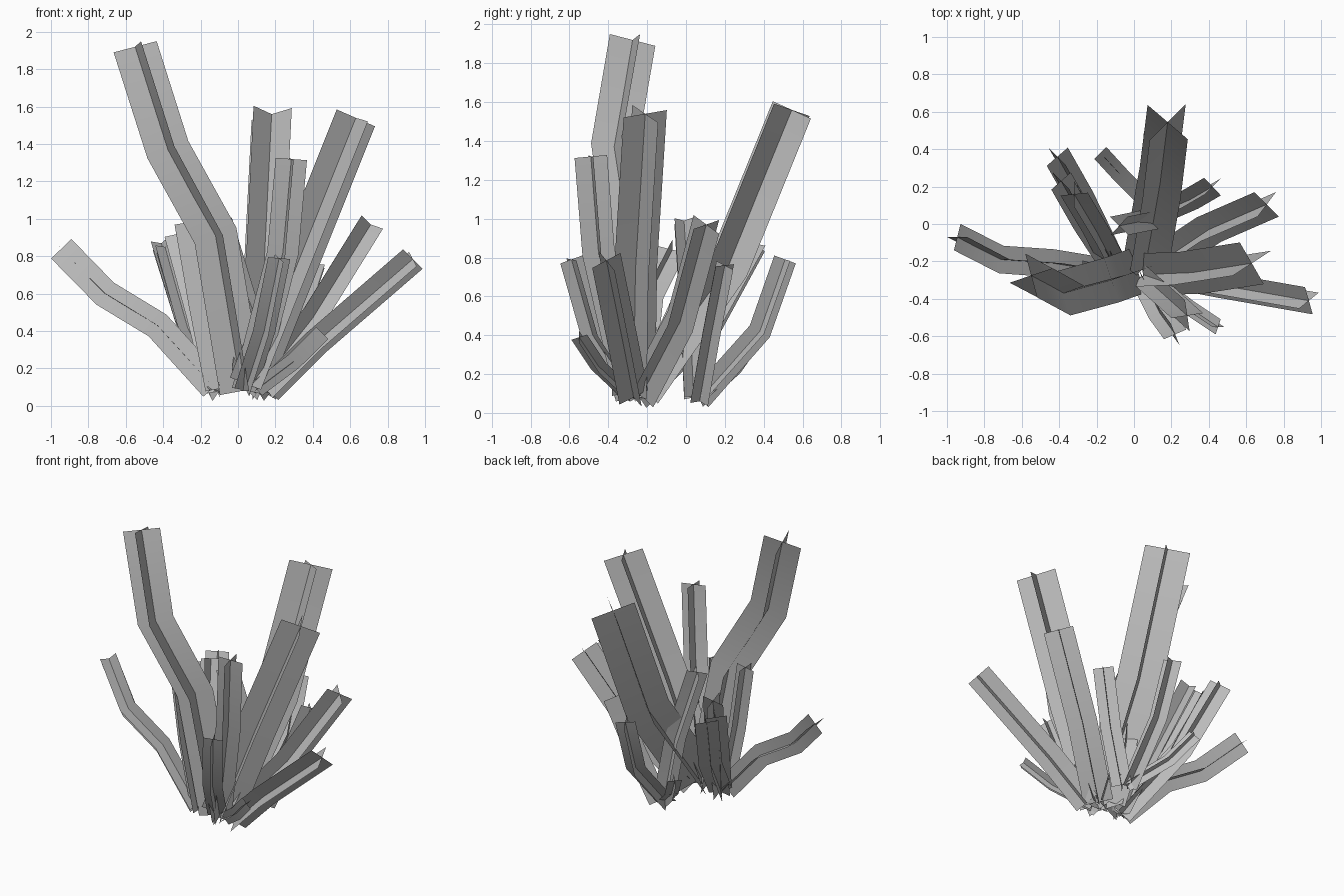
import bpy
from mathutils import Vector

cube = bpy.data.objects.get("Cube")
if cube:
    bpy.data.objects.remove(cube, do_unlink=True)

grey = bpy.data.materials.new("plain_grey")
grey.use_nodes = True
colour = (0.5, 0.5, 0.5, 1)
grey.diffuse_color = colour
bsdf = next(n for n in grey.node_tree.nodes if n.type == 'BSDF_PRINCIPLED')
bsdf.inputs["Base Color"].default_value = colour
bsdf.inputs["Roughness"].default_value = 0.8


def stem(name, width, hint, *path):
    """Two crossed ribbons that follow one bent path; hint is the side direction."""
    pts = [Vector(p) for p in path]
    last = len(pts) - 1
    sides = []
    for i in range(last + 1):
        along = (pts[min(i + 1, last)] - pts[max(i - 1, 0)]).normalized()
        if 0 < i < last:
            along = ((pts[i + 1] - pts[i]).normalized()
                     + (pts[i] - pts[i - 1]).normalized()).normalized()
        u = Vector(hint)
        u = (u - along * u.dot(along)).normalized()
        sides.append((u, along.cross(u)))
    verts, faces = [], []
    for ribbon in (0, 1):
        start = len(verts)
        for p, side in zip(pts, sides):
            half = side[ribbon] * width / 2
            verts += [p - half, p + half]
        for i in range(last):
            a = start + 2 * i
            faces.append((a, a + 1, a + 3, a + 2))
    mesh = bpy.data.meshes.new(name)
    mesh.from_pydata(verts, [], faces)
    mesh.materials.append(grey)
    for f in mesh.polygons:
        f.use_smooth = True
    obj = bpy.data.objects.new(name, mesh)
    bpy.context.scene.collection.objects.link(obj)


X, Y = (1, 0, 0), (0, 1, 0)

# Tall stems
stem("tallest_stem", .25, (.24, .08, .06), (.02, -.25, .08), (-.12, -.3, .91),
     (-.375, -.37, 1.37), (-.55, -.275, 1.92))
stem("tall_left_stem", .26, (.17, .11, -.07), (.06, -.27, .11),
     (.31, -.26, .74), (.63, -.21, 1.54))
stem("tall_back_stem", .29, (.205, -.18, .05), (.06, -.23, .12),
     (.14, .22, .76), (.18, .545, 1.56))
stem("tall_front_stem", .17, (1, .15, 0), (.05, -.28, .08), (.24, -.45, .82), (.285, -.49, 1.32))

# Spreading side stems
stem("middle_left_stem", .19, (.13, -.13, -.045), (.1, -.23, .09),
     (.4, -.03, .47), (.71, .105, .97))
stem("low_left_stem", .17, (-.05, .135, .06), (.16, -.27, .08), (.42, -.32, .34), (.935, -.41, .785))
stem("low_right_stem", .15, Y, (-.13, -.26, .1), (-.43, -.21, .43),
     (-.71, -.19, .6), (-.945, -.07, .84))

# Right and back stems
stem("upright_right_stem", .13, Y, (-.11, -.27, .09), (-.2, -.28, .55), (-.275, -.26, .98))
stem("upright_middle_stem", .14, (1, 1, 0), (.14, .04, .08), (.07, .02, .5), (-.08, -.01, .99))
stem("back_right_stem", .15, (1, 1, 0), (-.1, -.24, .08), (-.28, .13, .45), (-.41, .36, .87))
stem("inner_right_stem", .14, (1, 1, 0), (-.1, -.24, .08), (-.27, .02, .42), (-.39, .23, .85))
stem("leaning_right_stem", .15, X, (-.1, -.23, .08), (-.2, -.04, .48), (-.32, .16, .92))
stem("small_back_right_stem", .09, (1, 1, 0), (.12, .07, .07), (-.07, .26, .24), (-.18, .38, .41))
stem("small_back_left_stem", .13, (1, -1, 0), (.16, .07, .06), (.3, .13, .4), (.42, .2, .76))
stem("small_back_stem", .13, (1, .5, 0), (.1, .07, .07), (.12, .38, .42), (.11, .51, .79))

# Small front stems
stem("small_front_stem", .13, (1, .4, 0), (.04, -.28, .09), (.14, -.48, .4), (.22, -.59, .79))
stem("short_front_stem", .09, (1, 0, -1), (.1, -.29, .09), (.3, -.45, .24), (.45, -.55, .39))
